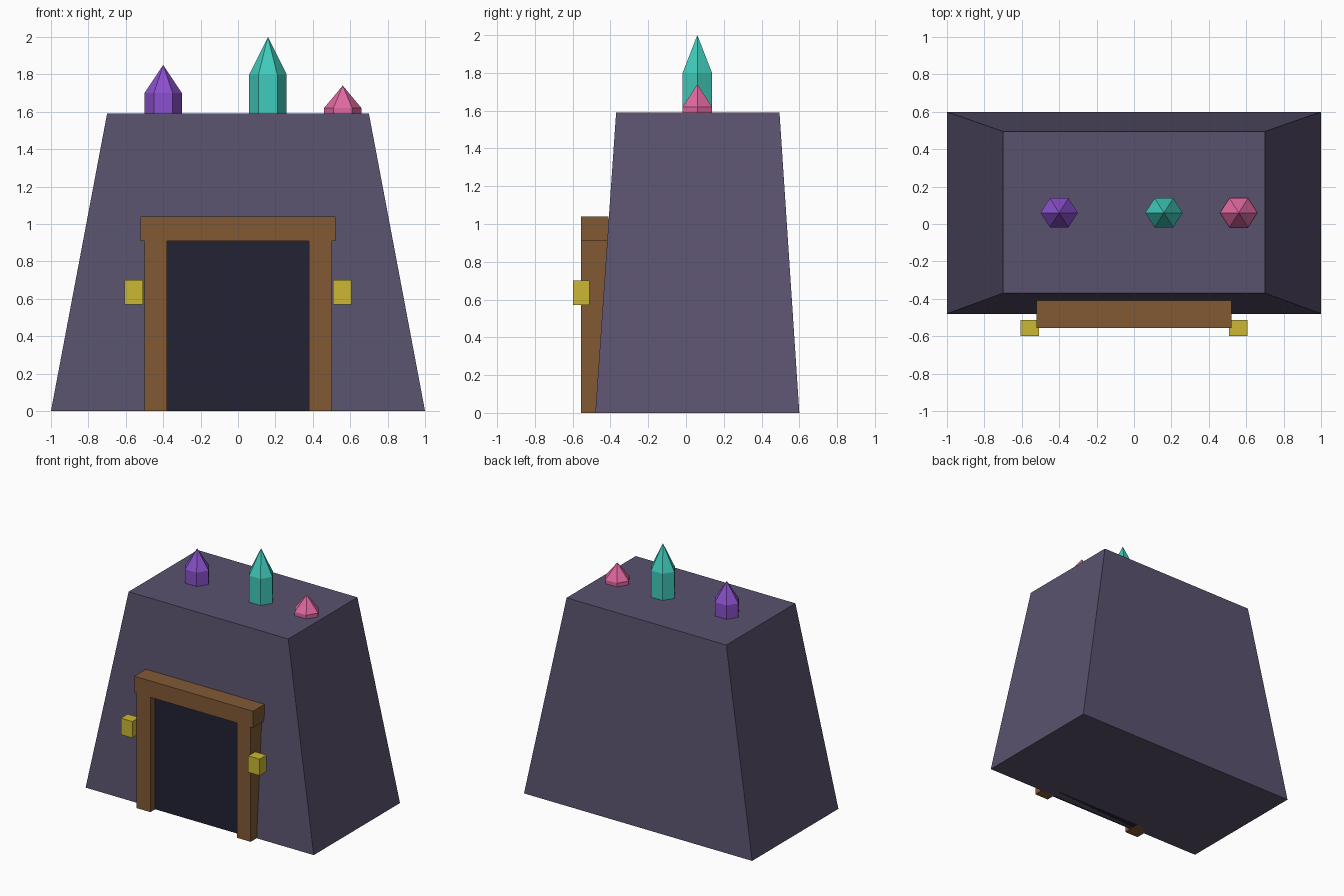
import bpy
import bmesh
from math import cos, sin, pi

old = bpy.data.objects.get("Cube")
if old:
    bpy.data.objects.remove(old, do_unlink=True)


def material(name, hex_code):
    """Flat material from an sRGB hex code."""
    parts = [int(hex_code[i:i + 2], 16) / 255 for i in (0, 2, 4)]
    lin = [c / 12.92 if c <= 0.04045 else ((c + 0.055) / 1.055) ** 2.4 for c in parts]
    mat = bpy.data.materials.new(name)
    mat.use_nodes = True
    mat.diffuse_color = (*lin, 1)
    mat.node_tree.nodes["Principled BSDF"].inputs["Base Color"].default_value = (*lin, 1)
    return mat


stone = material("stone", "5A526E")
wood = material("wood", "825A35")
shadow = material("dark_opening", "222235")
glow = material("lantern_yellow", "CCB833")
purple = material("purple_crystal", "8A50CC")
teal = material("teal_crystal", "40CCBC")
pink = material("pink_crystal", "E068A0")


def loft(name, rings, mat):
    """Closed solid through a stack of rings; a one-point ring is a tip."""
    bm = bmesh.new()
    loops = [[bm.verts.new(p) for p in ring] for ring in rings]
    bm.faces.new(loops[0])
    for low, high in zip(loops, loops[1:]):
        n = len(low)
        for i in range(n):
            j = (i + 1) % n
            if len(high) == 1:
                bm.faces.new((low[i], low[j], high[0]))
            else:
                bm.faces.new((low[i], low[j], high[j], high[i]))
    if len(loops[-1]) > 2:
        bm.faces.new(loops[-1])
    bmesh.ops.recalc_face_normals(bm, faces=bm.faces)
    mesh = bpy.data.meshes.new(name)
    bm.to_mesh(mesh)
    bm.free()
    mesh.materials.append(mat)
    obj = bpy.data.objects.new(name, mesh)
    bpy.context.collection.objects.link(obj)
    return obj


def rect(x0, x1, y0, y1, z):
    return [(x0, y0, z), (x1, y0, z), (x1, y1, z), (x0, y1, z)]


def box(name, x, y, z, mat):
    return loft(name, [rect(*x, *y, z[0]), rect(*x, *y, z[1])], mat)


def crystal(name, x, shoulder, tip, mat):
    y, radius = 0.06, 0.1
    ring = [(x + radius * cos(i * pi / 3), y + radius * 0.9 * sin(i * pi / 3))
            for i in range(6)]
    return loft(name, [[(*p, ROOF) for p in ring], [(*p, shoulder) for p in ring],
                       [(x, y, tip)]], mat)


# Tapered rock body
ROOF = 1.59
loft("rock_body", [rect(-1, 1, -0.48, 0.6, 0),
                   rect(-0.7, 0.7, -0.37, 0.495, ROOF)], stone)

# Entrance: dark opening, lintel, and a post and lantern on each side
FRAME = (-0.555, -0.41)
box("dark_opening", (-0.38, 0.38), (-0.495, -0.41), (0, 0.91), shadow)
box("lintel", (-0.52, 0.52), FRAME, (0.91, 1.04), wood)
for side, s in (("right", -1), ("left", 1)):
    box(side + "_post", sorted((s * 0.38, s * 0.5)), FRAME, (0, 0.91), wood)
    box(side + "_lantern", sorted((s * 0.508, s * 0.608)), (-0.598, -0.512),
        (0.57, 0.7), glow)

# Crystals on the roof
crystal("purple_crystal", -0.4, 1.7, 1.85, purple)
crystal("teal_crystal", 0.16, 1.8, 2.0, teal)
crystal("pink_crystal", 0.56, 1.62, 1.74, pink)
